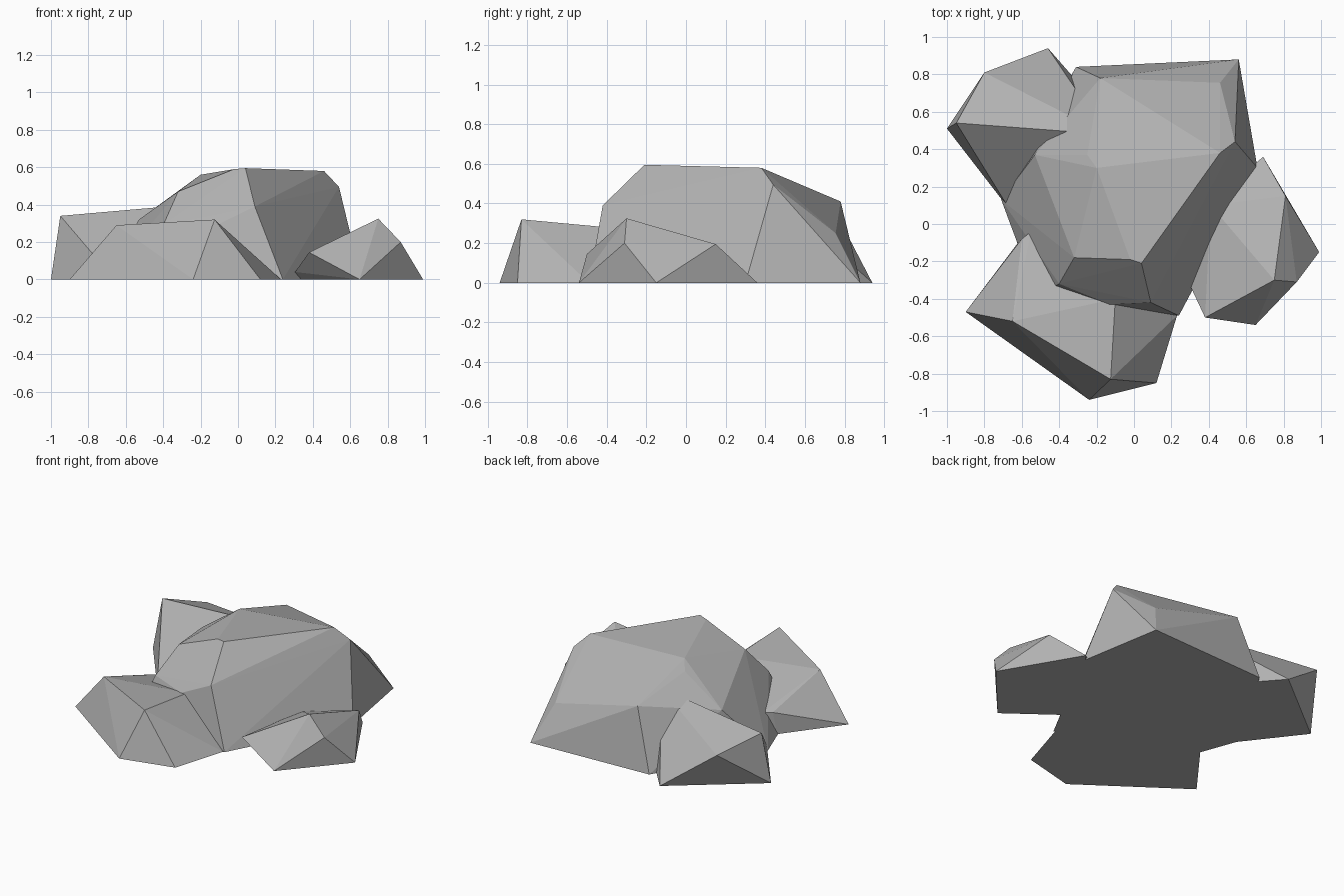
import bpy
import bmesh

default_cube = bpy.data.objects.get("Cube")
if default_cube:
    bpy.data.objects.remove(default_cube, do_unlink=True)

# One flat stone colour for every boulder
stone = bpy.data.materials.new("stone_grey")
stone.use_nodes = True
STONE_COLOUR = (.45, .45, .45, 1)
stone.diffuse_color = STONE_COLOUR
shader = next(n for n in stone.node_tree.nodes if n.type == "BSDF_PRINCIPLED")
shader.inputs["Base Color"].default_value = STONE_COLOUR
shader.inputs["Roughness"].default_value = 1


def make_boulder(name, footprint, crown):
    """Chisel a faceted boulder: the hull of a ground outline and its upper corners."""
    bm = bmesh.new()
    corners = [(x, y, 0) for x, y in footprint] + crown
    verts = [bm.verts.new(corner) for corner in corners]
    hull = bmesh.ops.convex_hull(bm, input=verts)
    leftovers = {g for g in hull["geom_interior"] + hull["geom_unused"]
                 if isinstance(g, bmesh.types.BMVert)}
    bmesh.ops.delete(bm, geom=list(leftovers), context="VERTS")
    bmesh.ops.recalc_face_normals(bm, faces=bm.faces[:])
    mesh = bpy.data.meshes.new(name)
    bm.to_mesh(mesh)
    bm.free()
    mesh.materials.append(stone)
    boulder = bpy.data.objects.new(name, mesh)
    bpy.context.collection.objects.link(boulder)
    return boulder


# Large central boulder
make_boulder(
    "main_boulder",
    footprint=[(.24, -.49), (.66, .3), (.56, .88), (-.31, .84),
               (-.71, .13), (-.52, -.38)],
    crown=[(-.18, .78, .41), (.46, .755, .25), (.54, .44, .495),
           (.46, .38, .58), (-.2, .3, .56), (-.25, .37, .51),
           (-.32, -.18, .47), (-.02, -.19, .59), (.04, -.21, .595),
           (.09, -.42, .39), (-.13, -.43, .283), (-.4, -.32, .29),
           (-.53, .37, .32)])

# Boulder leaning on the back corner
make_boulder(
    "back_boulder",
    footprint=[(-1, .51), (-.46, .94), (-.25, .7), (-.66, .07), (-.2, .3)],
    crown=[(-.95, .54, .34), (-.8, .81, .25), (-.15, .48, .41)])

# Wedge-shaped boulder in front
make_boulder(
    "front_boulder",
    footprint=[(-.9, -.47), (-.24, -.94), (.12, -.85), (.23, -.49),
               (0, -.2), (-.62, -.1)],
    crown=[(-.65, -.52, .29), (-.125, -.83, .32), (-.1, -.4, .28),
           (-.6, -.08, .15), (-.55, -.04, .15)])

# Small boulder at the side
make_boulder(
    "side_boulder",
    footprint=[(.99, -.15), (.65, -.54), (.33, -.3), (.42, 0), (.69, .36)],
    crown=[(.75, -.3, .325), (.87, -.31, .2), (.81, .15, .195),
           (.38, -.5, .145), (.305, -.34, .04), (.41, .1, .1)])
